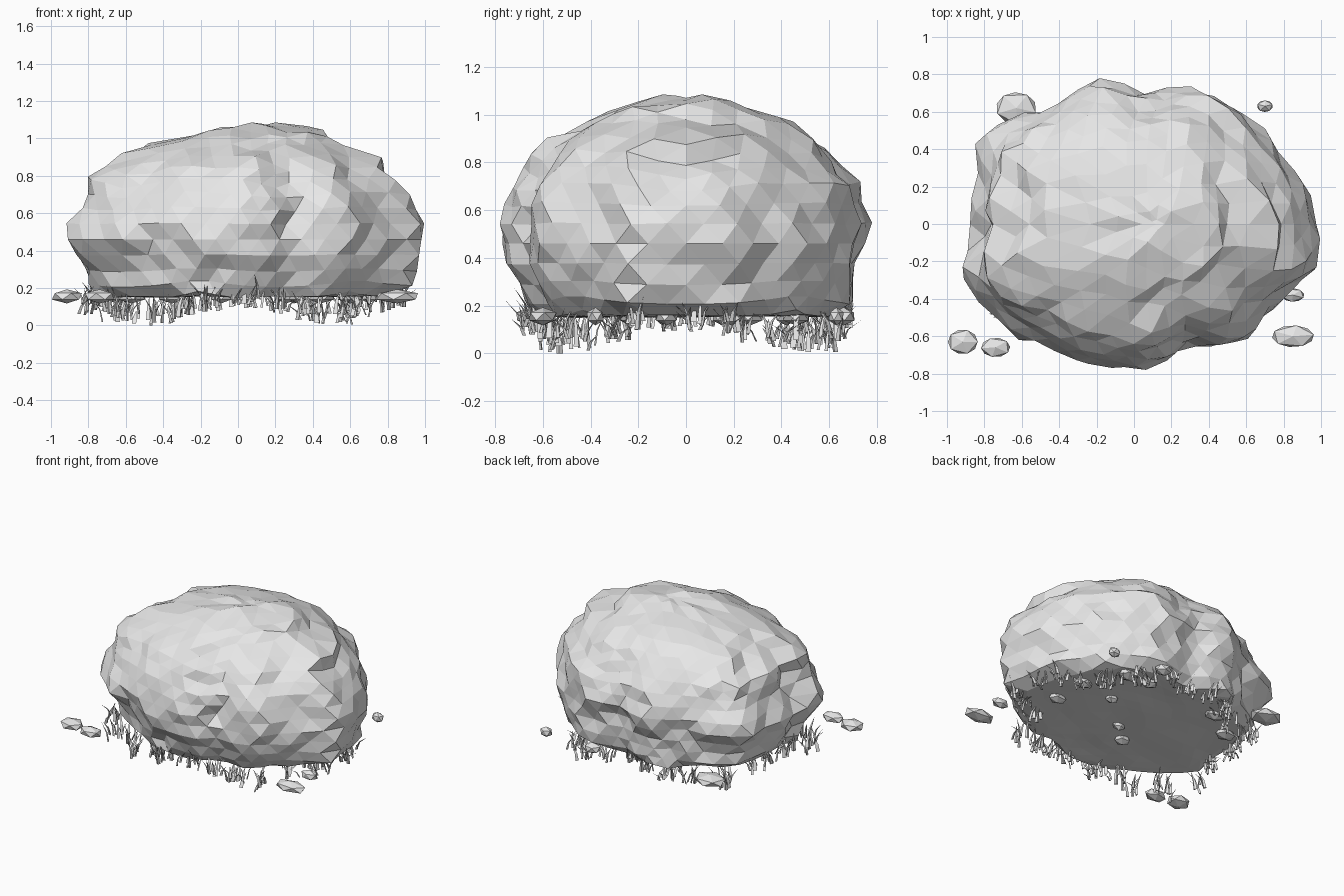
import bpy, bmesh, math, random
from mathutils import Vector, Matrix, noise

if "Cube" in bpy.data.objects:
    bpy.data.objects.remove(bpy.data.objects["Cube"])

random.seed(7)
stone = bpy.data.materials.new("stone grey")
stone.diffuse_color = (0.8, 0.8, 0.8, 1)
stone.use_nodes = True
stone.node_tree.nodes["Principled BSDF"].inputs["Base Color"].default_value = stone.diffuse_color
leaf = bpy.data.materials.new("grass grey")
leaf.diffuse_color = (0.8, 0.8, 0.8, 1)
leaf.use_nodes = True
leaf.node_tree.nodes["Principled BSDF"].inputs["Base Color"].default_value = leaf.diffuse_color


def finish(bm, name, mat):
    bmesh.ops.recalc_face_normals(bm, faces=bm.faces)
    me = bpy.data.meshes.new(name)
    bm.to_mesh(me)
    bm.free()
    me.materials.append(mat)
    ob = bpy.data.objects.new(name, me)
    bpy.context.collection.objects.link(ob)
    return ob


def lerp_table(table, t):
    for (a, fa), (b, fb) in zip(table, table[1:]):
        if t <= b:
            k = max(0.0, (t - a) / (b - a))
            return fa + (fb - fa) * k
    return table[-1][1]


# Boulder plan outline, seen from above
PLAN = [(.99, -.25), (.95, .1), (.83, .32), (.79, .4), (.59, .61), (.40, .72), (.03, .70),
        (-.21, .78), (-.37, .72), (-.51, .61), (-.82, .48), (-.83, .32), (-.91, .07),
        (-.86, -.08), (-.95, -.25), (-.72, -.53), (-.47, -.64), (-.20, -.75), (-.04, -.775),
        (.16, -.755), (.29, -.64), (.52, -.67), (.72, -.48), (.83, -.35)]
polar = sorted((math.atan2(y, x), math.hypot(x, y)) for x, y in PLAN)
polar = ([(polar[-1][0] - math.tau, polar[-1][1])] + polar
         + [(polar[0][0] + math.tau, polar[0][1])])
# Boulder girth by height on each side, as (height, share of the outline)
RIGHT = [(.16, .86), (.2, .92), (.3, .97), (.45, 1), (.63, .95), (.74, .9), (.82, .82),
         (.9, .74), (.94, .55), (1.0, .45), (1.05, .34), (1.08, 0)]
LEFT = [(.16, .83), (.22, .87), (.34, .9), (.47, 1), (.64, .87), (.78, .85), (.86, .71),
        (.96, .61), (1.0, .4), (1.05, .16), (1.08, 0)]
FRONT = [(.16, .84), (.29, .89), (.41, .98), (.55, 1), (.7, .95), (.75, .87), (.87, .8),
         (.94, .6), (1.03, .42), (1.06, .2), (1.08, 0)]
BACK = [(.16, .87), (.2, .91), (.43, .94), (.56, 1), (.71, .93), (.79, .83), (.92, .7),
        (1.0, .5), (1.03, .33), (1.08, 0)]


def plan_radius(a):
    return lerp_table(polar, a)


def girth(a, z):
    c, s = math.cos(a), math.sin(a)
    return (c * c * lerp_table(RIGHT if c > 0 else LEFT, z)
            + s * s * lerp_table(BACK if s > 0 else FRONT, z))


# Boulder: faceted ball shaped by outline, girth and noise, with a flat underside
bm = bmesh.new()
bmesh.ops.create_icosphere(bm, subdivisions=4, radius=1)
for v in bm.verts:
    u = v.co.copy()
    a = math.atan2(u.y, u.x)
    hor = math.hypot(u.x, u.y)
    rough = noise.noise(u * 3.1 + Vector((4, 1, 7))) * .04 + noise.noise(u * 6.5) * .05
    rough += random.uniform(-.012, .012)
    z = .46 + .62 * u.z
    r = plan_radius(a)
    if z < .16:
        r *= girth(a, .16) * .97 * hor / .875
        z = .155 + noise.noise(u * 3) * .01
    else:
        r *= girth(a, z) * (1 + rough)
        z += rough * .6 * max(0, u.z)
    v.co = (max(-.96, min(.995, r * math.cos(a) + .12 * max(0, u.z) ** 6)),
            max(-.78, min(.78, r * math.sin(a))), min(1.085, z))
finish(bm, "boulder", stone)

# Pebbles: flattened low-poly stones (x, y, half length, half width)
PEBBLES = [(-.915, -.63, .085, .07), (-.74, -.66, .083, .055), (.85, -.60, .12, .062),
           (.85, -.38, .065, .038), (.70, .63, .045, .033), (-.63, .62, .115, .09),
           (.60, -.08, .07, .05), (.60, .19, .07, .05), (.44, .46, .08, .06),
           (.26, .47, .06, .05), (.30, .66, .06, .05), (.32, .15, .05, .04),
           (.05, -.10, .05, .03), (-.09, -.23, .06, .05), (-.35, .42, .08, .05),
           (-.57, .27, .08, .06)]
for i, (x, y, rx, ry) in enumerate(PEBBLES):
    bm = bmesh.new()
    m = (Matrix.Translation((x, y, .155)) @ Matrix.Diagonal((rx, ry, .036, 1))
         @ Matrix.Rotation(i * .7, 4, 'Z'))
    bmesh.ops.create_icosphere(bm, subdivisions=1, radius=1.05, matrix=m)
    finish(bm, "pebble_%02d" % (i + 1), stone)


def blade(bm, base, heading, height, lean, width):
    """Three-sided tapering blade bending along its heading."""
    d = Vector((math.cos(heading), math.sin(heading), 0))
    s = Vector((-d.y, d.x, 0))
    rings = []
    for t, w in ((0, 1), (.5, .75)):
        c = base + d * lean * t * t + Vector((0, 0, height * t))
        rings.append([bm.verts.new(c + s * w * width / 2), bm.verts.new(c - s * w * width / 2),
                      bm.verts.new(c + d * w * width * .45)])
    tip = bm.verts.new(base + d * lean + Vector((0, 0, height)))
    for k in range(3):
        n = (k + 1) % 3
        bm.faces.new((rings[0][k], rings[0][n], rings[1][n], rings[1][k]))
        bm.faces.new((rings[1][k], rings[1][n], tip))
    bm.faces.new(rings[0][::-1])


# Grass: tufts round the foot of the boulder, hanging lower at the corners
bm = bmesh.new()
TUFTS = 36
for i in range(TUFTS):
    a = -math.pi + (i + random.uniform(-.4, .4)) * math.tau / TUFTS
    a = max(-math.pi, min(math.pi, a))
    r = plan_radius(a) * random.uniform(.77, .9)
    x, y = r * math.cos(a), max(-.64, min(.67, r * math.sin(a)))
    low = .085 * math.cos(2 * a) ** 2 + random.uniform(0, .02)
    if i == 5:
        low = 0
    for k in range(8):
        base = Vector((x + random.uniform(-.045, .045), y + random.uniform(-.045, .045),
                       low + (random.uniform(0, .06) if k else 0)))
        blade(bm, base, random.uniform(0, math.tau), random.uniform(.07, .15),
              random.uniform(.03, .09), random.uniform(.014, .03))
finish(bm, "grass_tufts", leaf)
